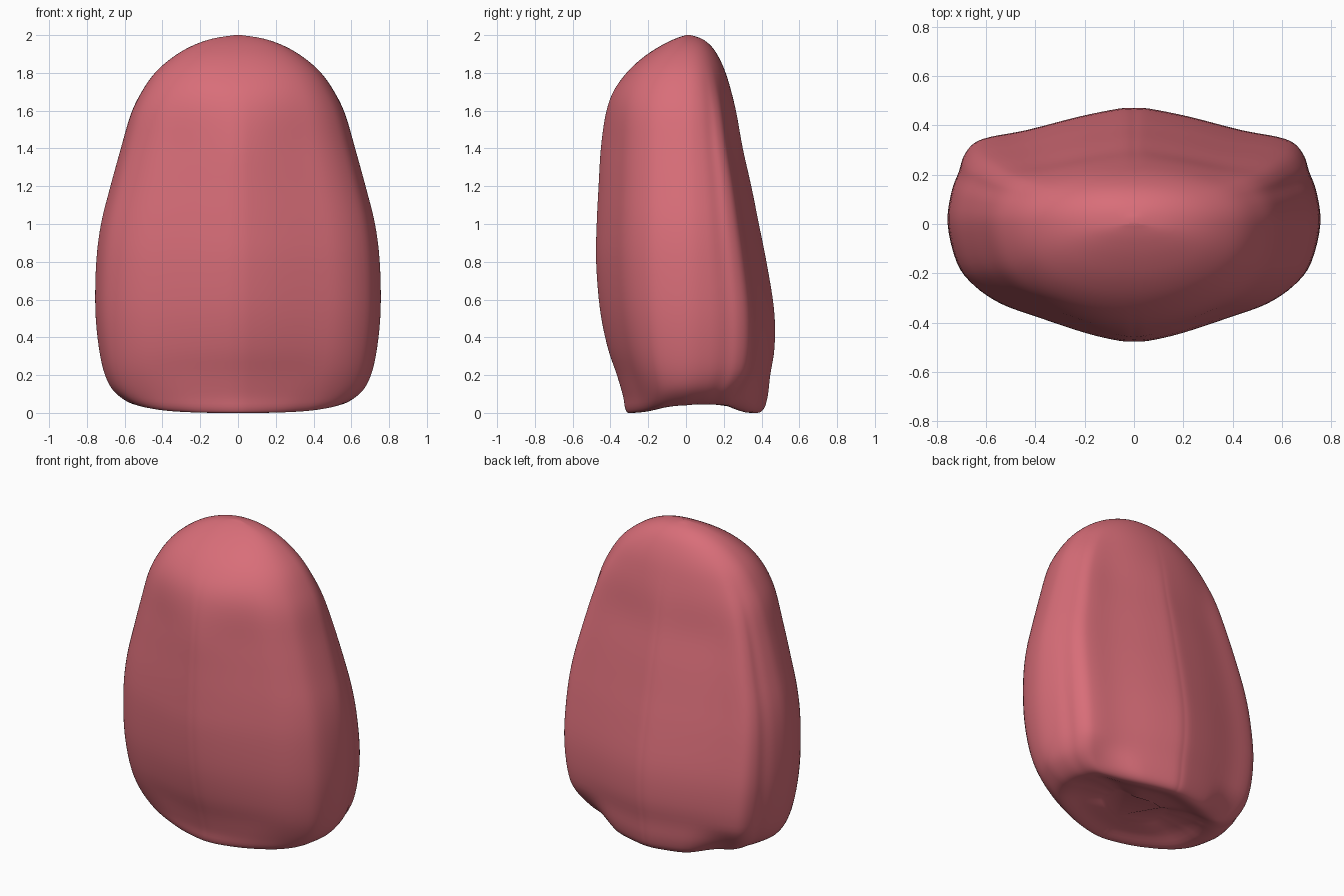
import bpy, bmesh, math

if "Cube" in bpy.data.objects:
    bpy.data.objects.remove(bpy.data.objects["Cube"])

# Height rows: z, half width, front y, back y (first rows are the shallow underside)
ROWS = [
    (0.045, 0.20, -0.11, 0.15), (0.03, 0.37, -0.21, 0.27),
    (0.00, 0.50, -0.295, 0.365), (0.02, 0.585, -0.32, 0.41),
    (0.09, 0.66, -0.333, 0.432), (0.20, 0.705, -0.365, 0.445),
    (0.35, 0.737, -0.415, 0.468), (0.55, 0.755, -0.455, 0.465),
    (0.80, 0.75, -0.475, 0.425), (1.00, 0.725, -0.472, 0.385),
    (1.20, 0.675, -0.462, 0.345), (1.40, 0.62, -0.45, 0.30),
    (1.58, 0.568, -0.425, 0.268), (1.70, 0.51, -0.385, 0.24),
    (1.80, 0.44, -0.315, 0.21), (1.88, 0.35, -0.23, 0.175),
    (1.94, 0.25, -0.14, 0.135), (1.98, 0.14, -0.06, 0.085),
    (2.00, 0.02, 0.00, 0.025),
]
# Half cross-section, from front middle round to back middle
SECTION = [
    (0, -1), (0.08, -0.995), (0.26, -0.93), (0.53, -0.79), (0.72, -0.68),
    (0.86, -0.53), (0.95, -0.34), (1, 0), (0.98, 0.28), (0.94, 0.46),
    (0.915, 0.59), (0.865, 0.695), (0.78, 0.75), (0.58, 0.81), (0.3, 0.925),
    (0.08, 0.995), (0, 1),
]


def smooth(points, steps):
    """Catmull-Rom interpolation of rows of numbers."""
    out = []
    n = len(points)
    for i in range(n - 1):
        a, b, c, d = (points[max(0, min(n - 1, k))] for k in range(i - 1, i + 3))
        for s in range(steps):
            t = s / steps
            out.append(tuple(
                0.5 * (2 * q + (r - p) * t + (2 * p - 5 * q + 4 * r - w) * t * t
                       + (3 * q - p - 3 * r + w) * t ** 3)
                for p, q, r, w in zip(a, b, c, d)))
    out.append(points[-1])
    return out


def step(v, a, b):
    """Soft ramp from 0 at a to 1 at b."""
    t = min(1, max(0, (v - a) / (b - a)))
    return t * t * (3 - 2 * t)


half = smooth(SECTION, 4)
outline = half + [(-x, y) for x, y in half[-2:0:-1]]

# Loft the body through the rings
bm = bmesh.new()
rings = []
for z, w, f, b in smooth(ROWS, 4):
    base = 1 - step(z, 0.0, 0.25)
    crown = step(z, 1.35, 1.9)
    ring = []
    for x, y in outline:
        # the crown rounds off to an ellipse
        a = math.atan2(y, x)
        ex = math.copysign(abs(math.cos(a)) ** 0.9, x)
        ey = math.copysign(abs(math.sin(a)) ** 0.9, y)
        px, py = x + (ex - x) * crown, y + (ey - y) * crown
        depth = -f * py if py < 0 else b * py
        # corners of the base are drawn in and lifted, leaving central lips
        corner = base * step(abs(x), 0.4, 0.8)
        depth *= 1 - (0.08 if y < 0 else 0.2) * corner
        lift = 0.04 * base * max(0, 1 - y * y) * x * x
        lift += (0.0 if y < 0 else 0.035) * corner * abs(y)
        ring.append(bm.verts.new((px * w, depth, max(0, z) + lift)))
    rings.append(ring)
n = len(outline)
for lo, hi in zip(rings, rings[1:]):
    for i in range(n):
        j = (i + 1) % n
        bm.faces.new((lo[i], lo[j], hi[j], hi[i]))
bm.faces.new(rings[0][::-1])
bm.faces.new(rings[-1])
bmesh.ops.recalc_face_normals(bm, faces=bm.faces)

mesh = bpy.data.meshes.new("rounded_body")
bm.to_mesh(mesh)
bm.free()
body = bpy.data.objects.new("rounded_body", mesh)
bpy.context.collection.objects.link(body)

# Rose colour
rose = bpy.data.materials.new("rose_pink")
rose.diffuse_color = (0.69, 0.155, 0.19, 1)
rose.use_nodes = True
rose.node_tree.nodes["Principled BSDF"].inputs["Base Color"].default_value = rose.diffuse_color
mesh.materials.append(rose)

bpy.context.view_layer.objects.active = body
body.select_set(True)
bpy.ops.object.shade_smooth()
